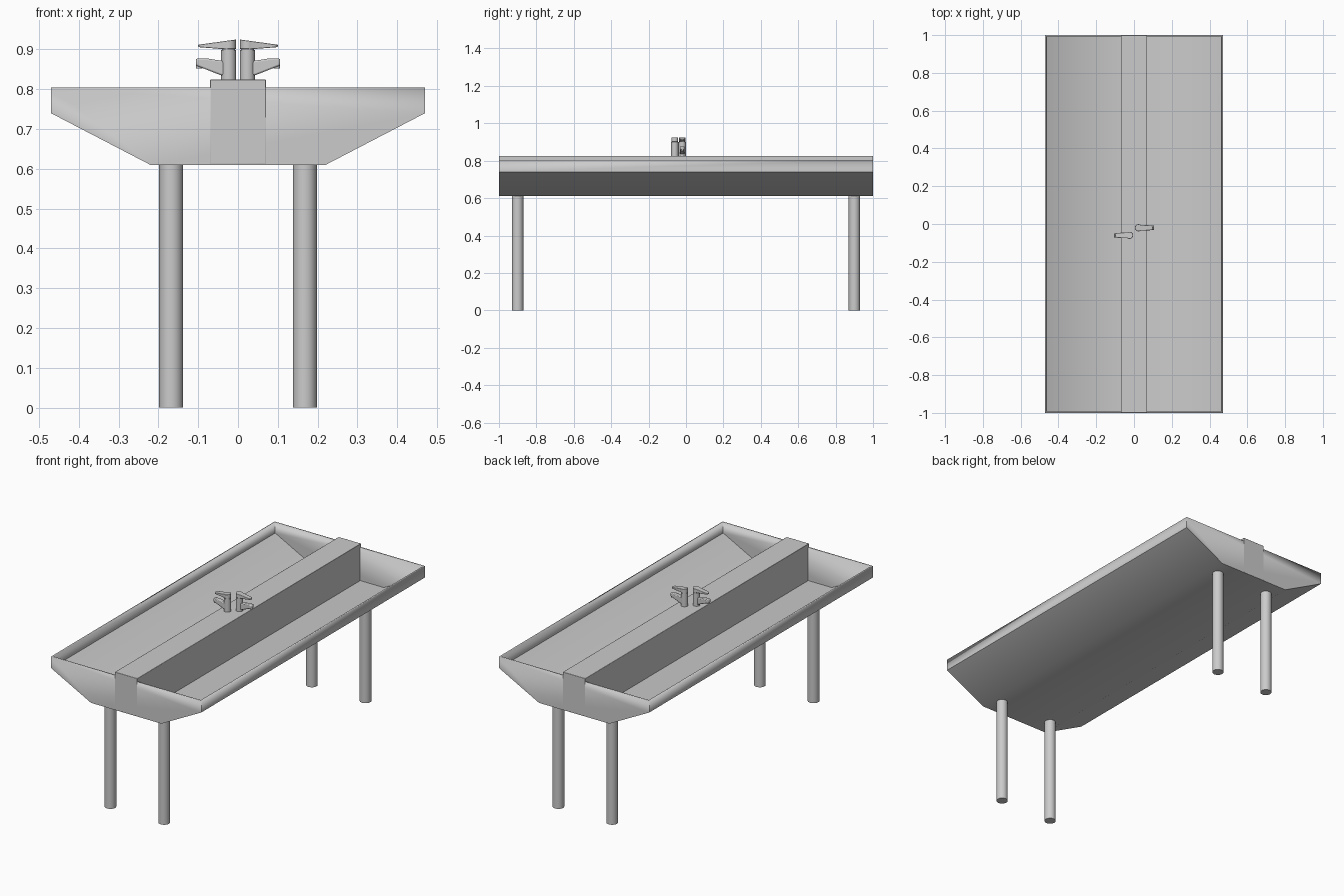
import bpy, bmesh, math
from mathutils import Matrix, Vector

if "Cube" in bpy.data.objects:
    bpy.data.objects.remove(bpy.data.objects["Cube"])


def finish(bm, name, bevel=0.0, smooth=35):
    bmesh.ops.recalc_face_normals(bm, faces=bm.faces)
    me = bpy.data.meshes.new(name)
    bm.to_mesh(me)
    bm.free()
    ob = bpy.data.objects.new(name, me)
    bpy.context.collection.objects.link(ob)
    if bevel:
        mod = ob.modifiers.new("soft_edges", 'BEVEL')
        mod.width, mod.segments = bevel, 2
        mod.limit_method, mod.angle_limit = 'ANGLE', math.radians(30)
    bpy.ops.object.select_all(action='DESELECT')
    bpy.context.view_layer.objects.active = ob
    ob.select_set(True)
    bpy.ops.object.shade_smooth_by_angle(angle=math.radians(smooth))
    return ob


def prism(name, profile, y0, y1, matrix=Matrix(), bevel=0.0, open_top=False, smooth=35):
    """Extrude an xz profile from y0 to y1; open_top leaves out the closing strip."""
    bm = bmesh.new()
    a = [bm.verts.new((x, y0, z)) for x, z in profile]
    b = [bm.verts.new((x, y1, z)) for x, z in profile]
    n = len(profile)
    for i in range(n - 1 if open_top else n):
        j = (i + 1) % n
        bm.faces.new((a[i], a[j], b[j], b[i]))
    bm.faces.new(a[::-1])
    bm.faces.new(b)
    bm.transform(matrix)
    return finish(bm, name, bevel, smooth)


def cylinder(name, x, y, z0, z1, r, matrix=Matrix(), r_top=None, bevel=0.0):
    bm = bmesh.new()
    bmesh.ops.create_cone(bm, cap_ends=True, segments=32, radius1=r, radius2=r_top or r,
                          depth=z1 - z0,
                          matrix=Matrix.Translation((x, y, (z0 + z1) / 2)))
    bm.transform(matrix)
    return finish(bm, name, bevel)


# Trough: open-topped sheet shell thickened inwards
half = [(0.22, 0.61), (0.47, 0.74), (0.47, 0.805)]
outline = [(-x, z) for x, z in reversed(half)] + half
trough = prism("trough", outline, -0.9995, 0.9995, open_top=True)
shell = trough.modifiers.new("sheet_thickness", 'SOLIDIFY')
shell.thickness, shell.offset, shell.use_even_offset = 0.008, -1, True

# Central divider between the two basins
prism("divider", [(-0.07, 0.611), (0.07, 0.611), (0.07, 0.825), (-0.07, 0.825)],
      -1, 1, bevel=0.002)

# Legs
for sx, side in ((-1, "left"), (1, "right")):
    for sy, end in ((-1, "front"), (1, "back")):
        cylinder(f"{end}_{side}_leg", sx * 0.168, sy * 0.9, 0, 0.612, 0.03)


# Taps: one drawn facing +x, the other turned half round about (0, -0.04)
def tap(side, m):
    x, y = 0.0235, -0.02
    cylinder(f"{side}_tap_body", x, y, 0.822, 0.899, 0.019, m)
    cylinder(f"{side}_tap_neck", x, y, 0.898, 0.903, 0.0165, m)
    prism(f"{side}_tap_spout",
          [(0.03, 0.833), (0.045, 0.836), (0.106, 0.86), (0.106, 0.877),
           (0.075, 0.877), (0.03, 0.87)], y - 0.012, y + 0.012, m, bevel=0.004)
    cylinder(f"{side}_tap_nozzle", 0.0975, y, 0.852, 0.866, 0.008, m)

    # Lever: round-ended plan with a sloping top and underside
    bm = bmesh.new()
    plan = [(x + 0.0185 * math.cos(t), y + 0.0185 * math.sin(t))
            for t in [math.radians(55 + 250 * i / 16) for i in range(17)]]
    plan += [(0.087 + 0.013 * math.cos(t), y + 0.013 * math.sin(t))
             for t in [math.radians(-90 + 180 * i / 10) for i in range(11)]]

    def top(px):
        return 0.925 - 0.013 * max(0, px - 0.005) / 0.095

    low = [bm.verts.new((px, py, 0.901 + 0.005 * max(0, px - 0.042) / 0.058)) for px, py in plan]
    high = [bm.verts.new((px, py, top(px))) for px, py in plan]
    for i in range(len(plan)):
        j = (i + 1) % len(plan)
        bm.faces.new((low[i], low[j], high[j], high[i]))
    bm.faces.new(low[::-1])
    bm.faces.new(high)
    bm.transform(m)
    finish(bm, f"{side}_tap_lever", bevel=0.0015)


tap("right", Matrix())
tap("left", Matrix.Translation((0, -0.08, 0)) @ Matrix.Rotation(math.pi, 4, 'Z'))
